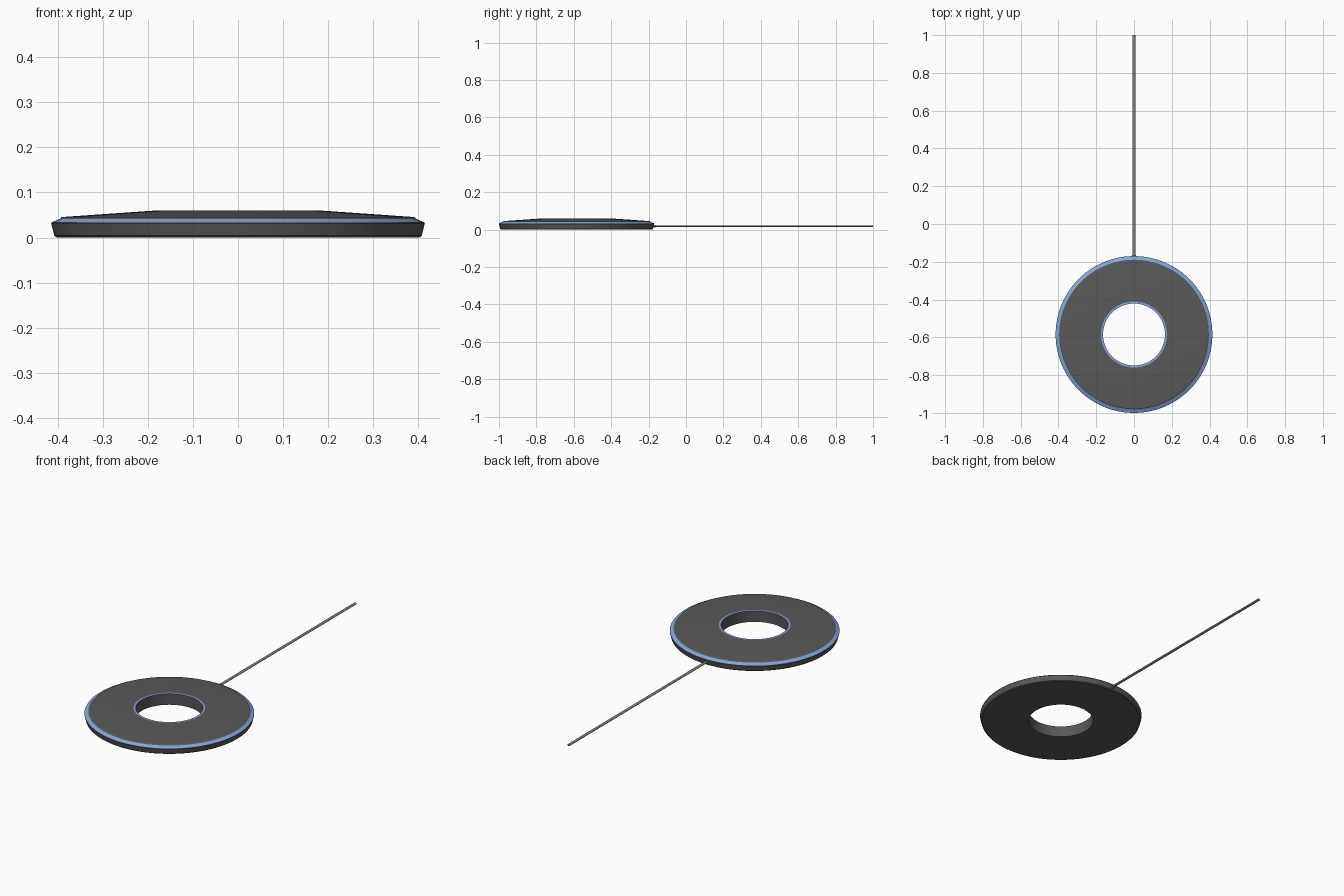
import bpy, bmesh, math

if "Cube" in bpy.data.objects:
    bpy.data.objects.remove(bpy.data.objects["Cube"])

def material(name, rgb):
    m = bpy.data.materials.new(name)
    m.diffuse_color = (*rgb, 1)
    m.use_nodes = True
    m.node_tree.nodes["Principled BSDF"].inputs["Base Color"].default_value = m.diffuse_color
    return m

dark = material("dark_grey", (0.10, 0.10, 0.10))
blue = material("trim_blue", (0.23, 0.38, 0.70))
grey = material("cable_grey", (0.22, 0.22, 0.22))

CY = -0.585   # centre of the ring
SEG = 96

def finish(name, bm, mats):
    bmesh.ops.recalc_face_normals(bm, faces=bm.faces)
    me = bpy.data.meshes.new(name)
    bm.to_mesh(me)
    bm.free()
    ob = bpy.data.objects.new(name, me)
    bpy.context.collection.objects.link(ob)
    for m in mats:
        me.materials.append(m)
    bpy.ops.object.select_all(action='DESELECT')
    ob.select_set(True)
    bpy.context.view_layer.objects.active = ob
    bpy.ops.object.shade_smooth_by_angle(angle=math.radians(20))
    return ob

# Ring body: closed profile (radius, height, material of the following band)
profile = [
    (0.165, 0.000, 0), (0.403, 0.000, 0), (0.408, 0.004, 0),
    (0.415, 0.031, 0), (0.413, 0.034, 1), (0.396, 0.0415, 0),
    (0.391, 0.0455, 0), (0.175, 0.0605, 1), (0.164, 0.0600, 0),
]
bm = bmesh.new()
loops = []
for r, z, _ in profile:
    loops.append([bm.verts.new((r * math.cos(2 * math.pi * i / SEG),
                                CY + r * math.sin(2 * math.pi * i / SEG), z))
                  for i in range(SEG)])
for k, (_, _, mat) in enumerate(profile):
    a, b = loops[k], loops[(k + 1) % len(profile)]
    for i in range(SEG):
        j = (i + 1) % SEG
        bm.faces.new((a[i], a[j], b[j], b[i])).material_index = mat
finish("ring_body", bm, [dark, blue])

def rod(name, y0, y1, rx0, rx1, rz0, rz1, mat, n=16):
    """Closed oval rod along y."""
    bm = bmesh.new()
    ends = [[bm.verts.new((rx * math.cos(2 * math.pi * i / n), y,
                           0.018 + rz * math.sin(2 * math.pi * i / n)))
             for i in range(n)] for y, rx, rz in ((y0, rx0, rz0), (y1, rx1, rz1))]
    for i in range(n):
        j = (i + 1) % n
        bm.faces.new((ends[0][i], ends[0][j], ends[1][j], ends[1][i]))
    for e in ends:
        bm.faces.new(e)
    finish(name, bm, [mat])

# Cable and the small collar where it leaves the ring
rod("cable", -0.19, 1.0, 0.008, 0.008, 0.005, 0.005, grey)
rod("cable_collar", -0.19, -0.162, 0.012, 0.009, 0.008, 0.006, grey)
